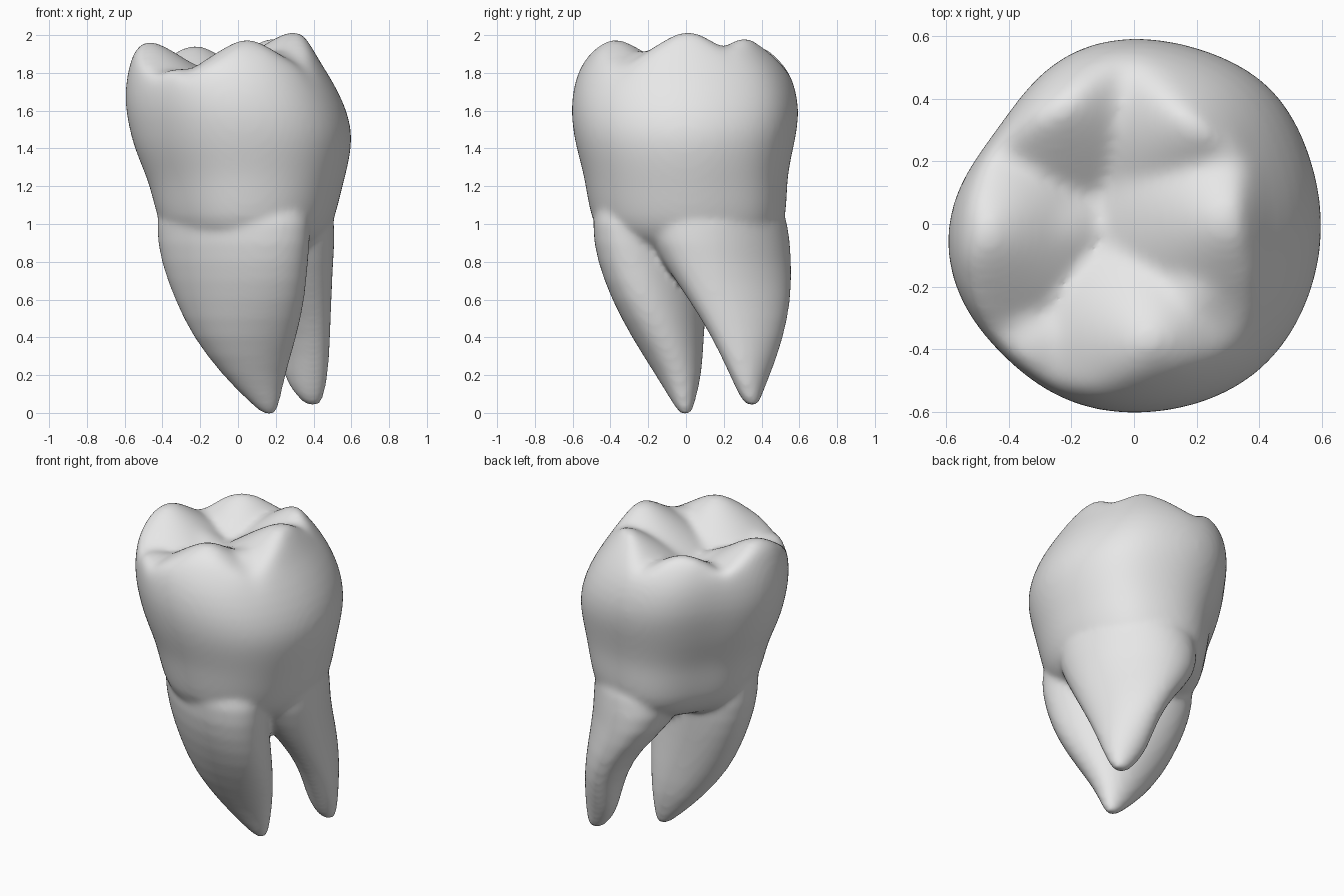
import bpy, bmesh
from math import cos, sin, pi, exp, sqrt

cube = bpy.data.objects.get("Cube")
if cube:
    bpy.data.objects.remove(cube, do_unlink=True)

SEGMENTS = 64

# Cusps of the chewing surface: x, y, peak height
CUSPS = [(.05, -.38, 1.98), (.3, .01, 2.02), (.21, .34, 1.995), (-.25, .4, 1.96),
         (-.48, -.03, 1.97), (-.26, -.02, 1.85), (-.31, -.38, 1.83), (.2, -.21, 1.92)]


def chewing_height(x, y):
    """Highest of several rounded cones; grooves form where they meet."""
    return max(z - .7 * (sqrt((x - cx) ** 2 + (y - cy) ** 2 + .006) - .077)
               for cx, cy, z in CUSPS)


def bump(t, centre, width):
    return exp(-((t - centre) / width) ** 2)


def ring(x0, x1, y0, y1, skew=0, dent=0):
    """Oval inside the given bounds, slanted by skew; dent makes it rounded-square."""
    points = []
    for i in range(SEGMENTS):
        t = 2 * pi * i / SEGMENTS
        r = 1 - dent * (bump(t, 2.5, .52) + .25 * bump(t, 3.95, .4)
                        - .25 * bump(t, 5.4, .45) - .3 * bump(t, .8, .35))
        points.append(((x0 + x1) / 2 + (x1 - x0) / 2 * r * cos(t),
                       (y0 + y1) / 2 + (y1 - y0) / 2 * r * sin(t + skew)))
    return points


def loft(bm, rings):
    """Skin a stack of rings and close both ends."""
    rows = [[bm.verts.new(p) for p in points] for points in rings]
    for low, high in zip(rows, rows[1:]):
        for i in range(SEGMENTS):
            j = (i + 1) % SEGMENTS
            bm.faces.new((low[i], low[j], high[j], high[i]))
    bm.faces.new(rows[0][::-1])
    bm.faces.new(rows[-1])


bm = bmesh.new()

# Crown and neck: height, x bounds, y bounds
BODY = [(.82, -.2, .3, -.22, .28), (.89, -.34, .43, -.385, .45),
        (.98, -.42, .495, -.485, .52), (1.1, -.455, .53, -.513, .535),
        (1.2, -.48, .553, -.53, .538), (1.28, -.51, .575, -.545, .545),
        (1.4, -.562, .6, -.578, .57), (1.5, -.588, .602, -.598, .592),
        (1.62, -.612, .57, -.608, .602), (1.75, -.608, .505, -.59, .575),
        (1.85, -.585, .44, -.55, .525), (1.93, -.555, .395, -.495, .46),
        (2.0, -.5, .35, -.42, .41)]
body_rings = []
for z, *bounds in BODY:
    outline = ring(*bounds, dent=.125)
    body_rings.append([(x, y, min(z, chewing_height(x, y))) for x, y in outline])
# Chewing surface: shrink the last outline towards its centre
mid_x = sum(x for x, y in outline) / SEGMENTS
mid_y = sum(y for x, y in outline) / SEGMENTS
for k in range(1, 12):
    s = 1 - k / 11.3
    shrunk = [(mid_x + (x - mid_x) * s, mid_y + (y - mid_y) * s) for x, y in outline]
    body_rings.append([(x, y, chewing_height(x, y)) for x, y in shrunk])
loft(bm, body_rings)

# Roots: height, x bounds, y bounds, skew
FRONT_ROOT = [(-.015, .14, .2, -.03, .03, 0), (.05, .065, .22, -.07, .045, 0),
              (.2, -.085, .25, -.16, .085, 0), (.4, -.24, .31, -.29, .095, -.17),
              (.6, -.335, .355, -.395, .11, -.36), (.8, -.41, .37, -.47, .13, -.44),
              (1.0, -.44, .39, -.505, .14, -.46), (1.2, -.4, .36, -.46, .1, -.46)]
BACK_ROOT = [(.035, .365, .435, .32, .385, 0), (.09, .305, .455, .28, .4, -.1),
             (.2, .235, .478, .232, .447, -.32), (.4, .2, .488, .138, .518, -.42),
             (.6, .085, .495, .015, .558, -.48), (.8, -.1, .503, -.125, .56, -.42),
             (1.0, -.16, .52, -.25, .545, -.3), (1.2, -.1, .47, -.2, .48, -.25)]
for root in (FRONT_ROOT, BACK_ROOT):
    loft(bm, [[(x, y, z) for x, y in ring(*section)] for z, *section in root])

mesh = bpy.data.meshes.new("molar_tooth")
bm.to_mesh(mesh)
bm.free()
tooth = bpy.data.objects.new("molar_tooth", mesh)
bpy.context.collection.objects.link(tooth)

# Fuse crown and roots into one soft surface
subdivide = tooth.modifiers.new("round_sections", 'SUBSURF')
subdivide.levels = subdivide.render_levels = 1
fuse = tooth.modifiers.new("fuse_parts", 'REMESH')
fuse.mode = 'VOXEL'
fuse.voxel_size = .016
fuse.use_smooth_shade = True
soften = tooth.modifiers.new("soften_joins", 'SMOOTH')
soften.factor = .5
soften.iterations = 14

# Enamel colour
enamel = bpy.data.materials.new("pale_grey_enamel")
enamel.use_nodes = True
colour = (.8, .8, .8, 1)
enamel.diffuse_color = colour
enamel.node_tree.nodes["Principled BSDF"].inputs["Base Color"].default_value = colour
mesh.materials.append(enamel)
for face in mesh.polygons:
    face.use_smooth = True
